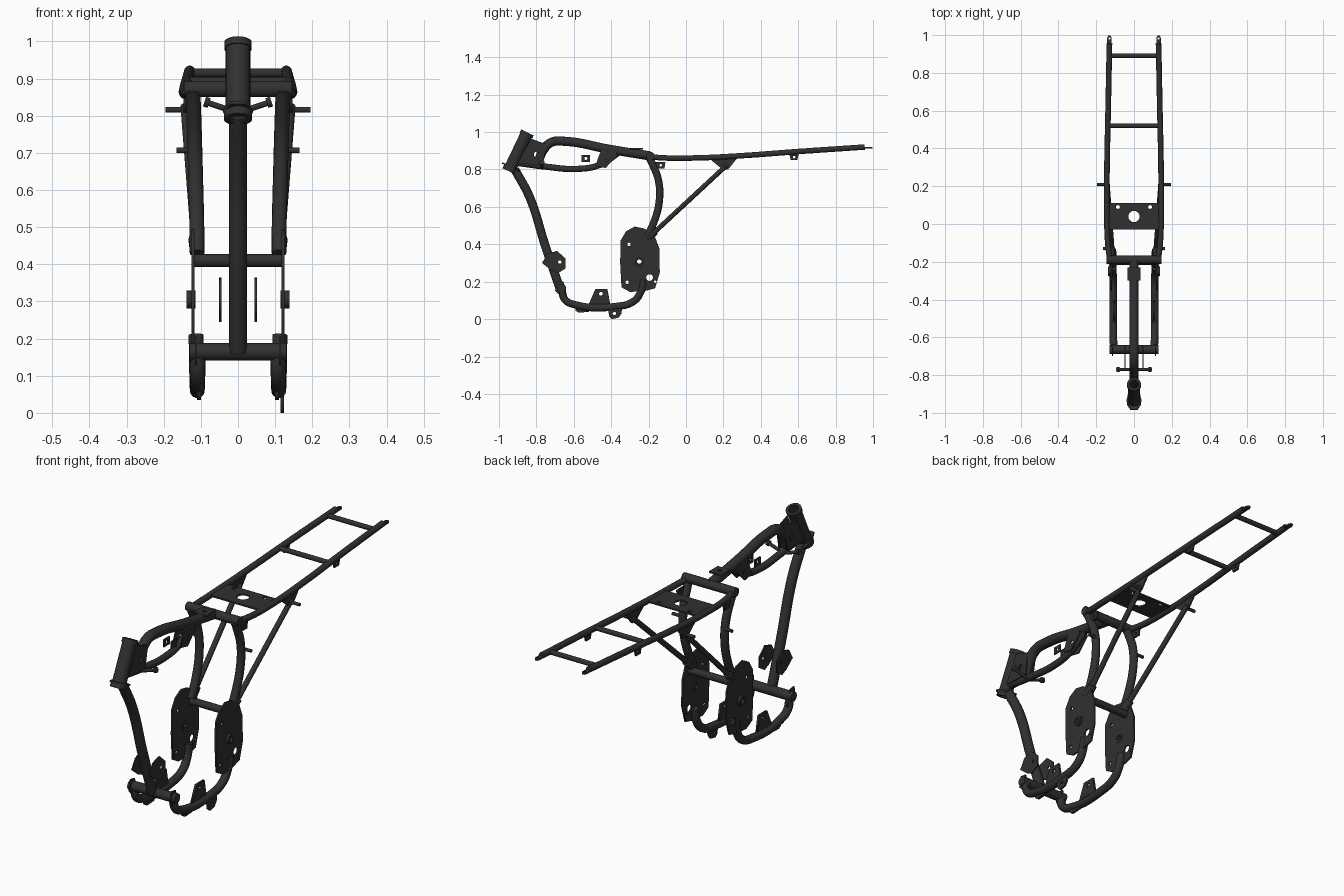
import bpy, math
from mathutils import Matrix, Vector

cube = bpy.data.objects.get("Cube")
if cube:
    bpy.data.objects.remove(cube, do_unlink=True)

# One dark paint for the whole frame
paint = bpy.data.materials.new("charcoal_paint")
paint.use_nodes = True
COLOUR = (0.03, 0.03, 0.03, 1)
paint.diffuse_color = COLOUR
paint.node_tree.nodes["Principled BSDF"].inputs["Base Color"].default_value = COLOUR

# Local x, y, z of a side plate point along world y, z, x
SIDE = Matrix(((0, 0, 1, 0), (1, 0, 0, 0), (0, 1, 0, 0), (0, 0, 0, 1)))


def finish(name, curve, matrix, smooth):
    """Turn a curve into a painted mesh object."""
    temp = bpy.data.objects.new(name, curve)
    bpy.context.collection.objects.link(temp)
    graph = bpy.context.evaluated_depsgraph_get()
    mesh = bpy.data.meshes.new_from_object(temp.evaluated_get(graph))
    bpy.data.objects.remove(temp, do_unlink=True)
    mesh.transform(matrix)
    mesh.materials.clear()
    mesh.materials.append(paint)
    obj = bpy.data.objects.new(name, mesh)
    bpy.context.collection.objects.link(obj)
    if smooth:
        bpy.ops.object.select_all(action='DESELECT')
        obj.select_set(True)
        bpy.context.view_layer.objects.active = obj
        bpy.ops.object.shade_smooth_by_angle(angle=math.radians(40))
    return obj


def tube(name, points, radius):
    """Round bar: straight through two points, bent through more."""
    curve = bpy.data.curves.new(name, 'CURVE')
    curve.dimensions = '3D'
    curve.bevel_depth = radius
    curve.bevel_resolution = 5
    curve.use_fill_caps = True
    curve.resolution_u = 8
    if len(points) == 2:
        spline = curve.splines.new('POLY')
        spline.points.add(1)
        for p, co in zip(spline.points, points):
            p.co = (*co, 1)
    else:
        spline = curve.splines.new('BEZIER')
        spline.bezier_points.add(len(points) - 1)
        for p, co in zip(spline.bezier_points, points):
            p.co = co
            p.handle_left_type = p.handle_right_type = 'AUTO'
    return finish(name, curve, Matrix(), True)


def circle(cx, cy, r, n=20):
    return [(cx + r * math.cos(i * math.tau / n), cy + r * math.sin(i * math.tau / n))
            for i in range(n)]


def plate(name, outline, thickness, matrix, holes=()):
    """Flat plate with round holes given as (x, y, radius)."""
    curve = bpy.data.curves.new(name, 'CURVE')
    curve.dimensions = '2D'
    curve.fill_mode = 'BOTH'
    curve.extrude = thickness / 2
    for loop in [outline] + [circle(*h) for h in holes]:
        spline = curve.splines.new('POLY')
        spline.points.add(len(loop) - 1)
        for p, co in zip(spline.points, loop):
            p.co = (*co, 0, 1)
        spline.use_cyclic_u = True
    return finish(name, curve, matrix, False)


def side_plate(name, x, outline, thickness=0.008, holes=()):
    return plate(name, outline, thickness, Matrix.Translation((x, 0, 0)) @ SIDE, holes)


def ring(name, start, axis, length, outer, inner):
    """Hollow tube section along an axis."""
    turn = Vector((0, 0, 1)).rotation_difference(axis).to_matrix().to_4x4()
    matrix = Matrix.Translation(start + axis * length / 2) @ turn
    obj = plate(name, circle(0, 0, outer, 32), length, matrix, [(0, 0, inner, 32)])
    bpy.ops.object.select_all(action='DESELECT')
    obj.select_set(True)
    bpy.context.view_layer.objects.active = obj
    bpy.ops.object.shade_smooth_by_angle(angle=math.radians(40))


# Steering head with bearing cups and stop flange
base = Vector((0, -0.945, 0.795))
lean = (Vector((0, -0.848, 0.998)) - base).normalized()
ring("head_tube", base, lean, 0.225, 0.033, 0.024)
ring("head_upper_cup", base + lean * 0.205, lean, 0.02, 0.037, 0.024)
ring("head_lower_cup", base - lean * 0.005, lean, 0.025, 0.038, 0.022)
turn = Vector((0, 0, 1)).rotation_difference(lean).to_matrix().to_4x4()
plate("steering_stop", [(-0.04, 0), (-0.03, 0.05), (0.03, 0.05), (0.04, 0), (0.02, -0.052), (-0.02, -0.052)],
      0.008, Matrix.Translation(base + lean * 0.02) @ turn, [(0, 0, 0.024)])

# Central spine tubes
tube("down_tube", [(0, -0.915, 0.80), (0, -0.835, 0.65), (0, -0.755, 0.40), (0, -0.675, 0.165)], 0.024)
tube("backbone", [(0, -0.79, 0.84), (0, -0.765, 0.90), (0, -0.72, 0.945), (0, -0.64, 0.95),
                  (0, -0.42, 0.91), (0, -0.19, 0.872)], 0.025)
tube("backbone_brace", [(0, -0.9, 0.835), (0, -0.75, 0.815), (0, -0.58, 0.803),
                        (0, -0.46, 0.825), (0, -0.36, 0.89)], 0.017)
plate("backbone_top_tab", [(-0.035, -0.30), (0.035, -0.30), (0.035, -0.23), (-0.035, -0.23)],
      0.008, Matrix.Translation((0, 0, 0.91)), [(0, -0.265, 0.01)])
tube("tab_post", [(0, -0.265, 0.88), (0, -0.265, 0.907)], 0.012)

# Cross members
for name, y, z, half, r in [("lower_front_crossbar", -0.665, 0.165, 0.13, 0.024),
                            ("pivot_crossbar", -0.2, 0.41, 0.122, 0.018),
                            ("seat_front_crossbar", -0.19, 0.872, 0.145, 0.022),
                            ("seat_middle_crossbar", 0.52, 0.892, 0.137, 0.012),
                            ("seat_rear_crossbar", 0.89, 0.915, 0.13, 0.012)]:
    tube(name, [(-half, y, z), (half, y, z)], r)

# Battery tray plate between the seat rails
plate("seat_tray", [(-0.135, -0.03), (0.135, -0.03), (0.135, 0.11), (-0.135, 0.11)], 0.008,
      Matrix.Translation((0, 0, 0.865)), [(0, 0.04, 0.03), (-0.085, 0.09, 0.01), (0.085, 0.09, 0.01)])

pivot_outline = [(-0.345, 0.17), (-0.352, 0.3), (-0.35, 0.42), (-0.32, 0.47), (-0.275, 0.495),
                 (-0.225, 0.485), (-0.17, 0.45), (-0.143, 0.38), (-0.14, 0.25), (-0.165, 0.165),
                 (-0.22, 0.15), (-0.3, 0.145)]
pivot_holes = [(-0.305, 0.4, 0.009), (-0.25, 0.31, 0.013), (-0.195, 0.222, 0.018),
               (-0.315, 0.197, 0.009), (-0.165, 0.2, 0.007)]

# Parts repeated on both sides
for side, s in (("right", -1), ("left", 1)):
    def path(*points):
        return [(s * x, y, z) for x, y, z in points]

    tube(side + "_cradle_tube", path((0.107, -0.665, 0.165), (0.108, -0.648, 0.105), (0.109, -0.59, 0.076),
                                     (0.11, -0.37, 0.068), (0.111, -0.28, 0.095),
                                     (0.112, -0.24, 0.15), (0.113, -0.228, 0.21)), 0.02)
    tube(side + "_seat_post", path((0.11, -0.215, 0.43), (0.111, -0.175, 0.51), (0.114, -0.143, 0.63),
                                   (0.117, -0.147, 0.74), (0.12, -0.18, 0.83), (0.122, -0.2, 0.87)), 0.02)
    tube(side + "_seat_rail", path((0.125, -0.205, 0.87), (0.137, -0.12, 0.862), (0.144, 0.06, 0.862),
                                   (0.143, 0.3, 0.874), (0.137, 0.6, 0.896), (0.13, 0.955, 0.92)), 0.015)
    tube(side + "_strut", path((0.112, -0.19, 0.445), (0.142, 0.22, 0.825)), 0.013)
    tube(side + "_strut_socket", path((0.11, -0.2, 0.435), (0.114, -0.165, 0.468)), 0.02)

    # Flat ends of the seat rails
    tip = [(-0.012, 0.94), (0.012, 0.94), (0.012, 0.985), (0.006, 0.998), (-0.006, 0.998), (-0.012, 0.985)]
    plate(side + "_rail_tip", tip, 0.008, Matrix.Translation((s * 0.13, 0, 0.916)), [(0, 0.982, 0.006)])

    # Swingarm pivot plate and boss
    side_plate(side + "_pivot_plate", s * 0.121, pivot_outline, 0.008, pivot_holes)
    ring(side + "_pivot_boss", Vector((s * 0.126 - 0.012, -0.25, 0.305)), Vector((1, 0, 0)), 0.024, 0.024, 0.013)

    # Engine mounts
    side_plate(side + "_front_engine_mount", s * 0.048,
               [(-0.77, 0.3), (-0.74, 0.35), (-0.69, 0.365), (-0.645, 0.325), (-0.645, 0.27),
                (-0.685, 0.245), (-0.72, 0.26)], 0.006, [(-0.675, 0.305, 0.009)])
    side_plate(side + "_upper_engine_tab", s * 0.105,
               [(-0.52, 0.08), (-0.485, 0.16), (-0.42, 0.16), (-0.405, 0.08)], 0.01, [(-0.455, 0.135, 0.01)])
    side_plate(side + "_lower_engine_tab", s * 0.105,
               [(-0.59, 0.08), (-0.59, 0.045), (-0.575, 0.035), (-0.52, 0.038), (-0.5, 0.08)], 0.012)
    side_plate(side + "_crossbar_gusset", s * 0.113,
               [(-0.7, 0.15), (-0.69, 0.205), (-0.655, 0.2), (-0.635, 0.12), (-0.66, 0.11)], 0.006)

    # Head gussets and backbone gussets
    side_plate(side + "_head_gusset", s * 0.022,
               [(-0.9, 0.83), (-0.83, 0.965), (-0.745, 0.935), (-0.765, 0.825)], 0.006, [(-0.80, 0.88, 0.014)])
    side_plate(side + "_backbone_gusset", s * 0.022,
               [(-0.45, 0.915), (-0.38, 0.9), (-0.365, 0.875), (-0.43, 0.808), (-0.485, 0.82)],
               0.006, [(-0.425, 0.85, 0.008)])
    side_plate(side + "_coil_tab", s * 0.02,
               [(-0.558, 0.84), (-0.512, 0.84), (-0.512, 0.878), (-0.558, 0.878)], 0.006, [(-0.535, 0.859, 0.008)])

    # Tank support pegs
    tube(side + "_tank_peg", path((0, -0.77, 0.808), (0.085, -0.77, 0.836)), 0.008)
    tube(side + "_tank_peg_cap", path((0.078, -0.77, 0.834), (0.09, -0.77, 0.838)), 0.014)

    # Rail gusset, tabs and side pegs
    side_plate(side + "_strut_gusset", s * 0.143,
               [(0.12, 0.862), (0.28, 0.868), (0.225, 0.8), (0.195, 0.8)], 0.008)
    side_plate(side + "_rear_tab", s * 0.138,
               [(0.55, 0.89), (0.605, 0.89), (0.595, 0.852), (0.56, 0.852)], 0.008, [(0.578, 0.866, 0.007)])
    side_plate(side + "_post_tab", s * 0.128,
               [(-0.165, 0.84), (-0.11, 0.84), (-0.115, 0.806), (-0.155, 0.806)], 0.008, [(-0.135, 0.823, 0.007)])
    tube(side + "_rail_peg", path((0.14, 0.21, 0.816), (0.195, 0.21, 0.816)), 0.008)
    tube(side + "_post_peg", path((0.115, -0.13, 0.707), (0.165, -0.13, 0.707)), 0.008)

# Stand bracket on one side only
side_plate("left_stand_bracket", 0.119, [(-0.42, 0.075), (-0.41, 0.012), (-0.395, 0.0), (-0.36, 0.008),
                                         (-0.345, 0.03), (-0.34, 0.075)], 0.01, [(-0.383, 0.03, 0.009)])
